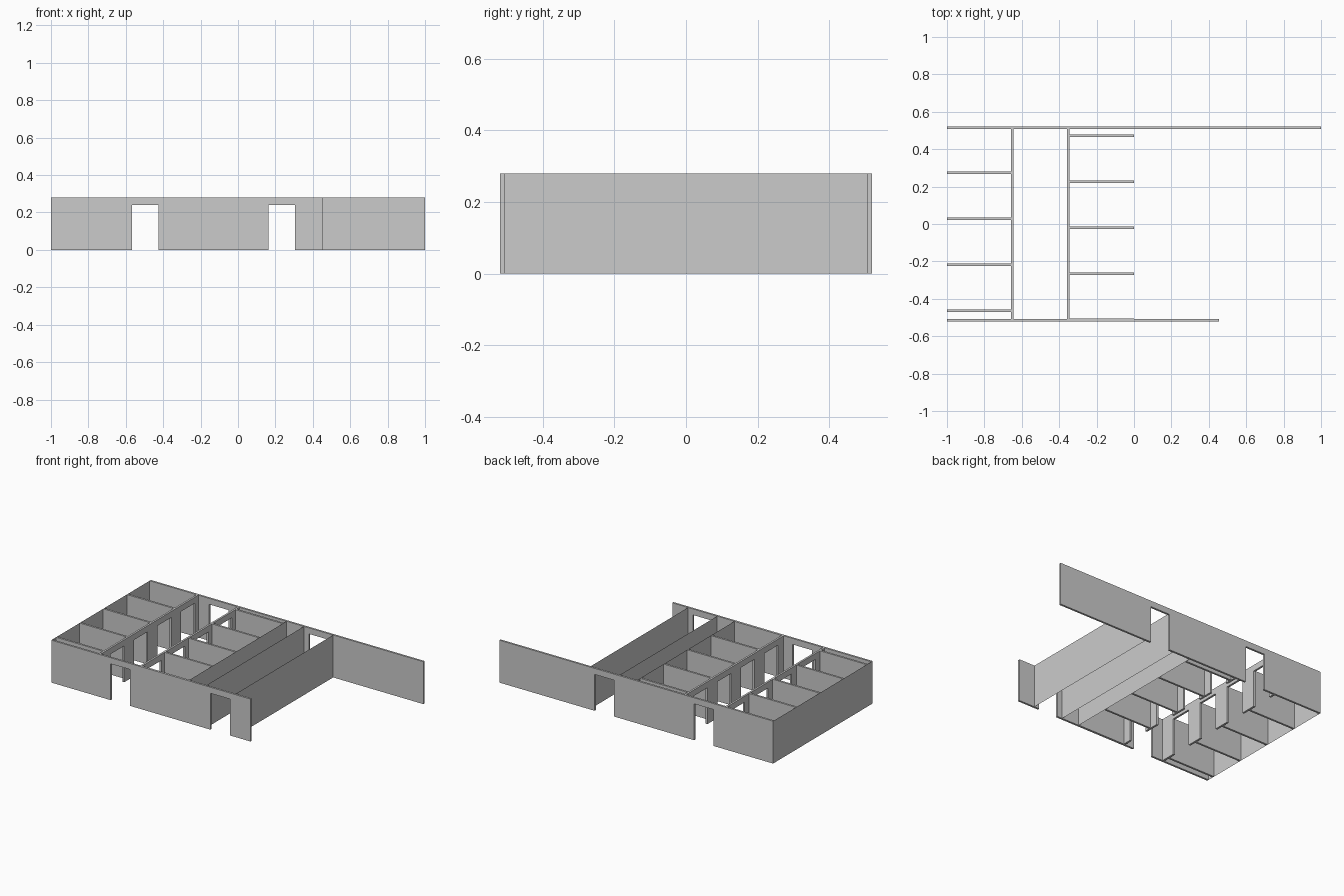
import bpy
import bmesh
from mathutils import Vector

cube = bpy.data.objects.get("Cube")
if cube:
    bpy.data.objects.remove(cube, do_unlink=True)

HEIGHT, DOOR_TOP, THICK = 0.28, 0.24, 0.013
EDGE = 0.52                 # outer face of the front and back walls
INNER = EDGE - THICK
ROOM = 0.246                # room spacing
DOOR = 0.142                # door width

plaster = bpy.data.materials.new("grey_plaster")
plaster.use_nodes = True
grey = (0.6, 0.6, 0.6, 1)
plaster.diffuse_color = grey
plaster.node_tree.nodes["Principled BSDF"].inputs["Base Color"].default_value = grey


def wall(name, axis, start, end, offset, doors=(), thick=THICK):
    """Upright wall along an axis, its outline notched at each door centre."""
    outline = [(start, HEIGHT), (start, 0)]
    for c in sorted(doors):
        a, b = c - DOOR / 2, c + DOOR / 2
        outline += [(a, 0), (a, DOOR_TOP), (b, DOOR_TOP), (b, 0)]
    outline += [(end, 0), (end, HEIGHT)]

    def place(u, z):
        return (u, offset, z) if axis == "x" else (offset, u, z)

    bm = bmesh.new()
    face = bm.faces.new([bm.verts.new(place(u, z)) for u, z in outline])
    if thick:
        grown = bmesh.ops.extrude_face_region(bm, geom=[face], use_keep_orig=True)
        moved = [g for g in grown["geom"] if isinstance(g, bmesh.types.BMVert)]
        shift = Vector((0, thick, 0)) if axis == "x" else Vector((thick, 0, 0))
        bmesh.ops.translate(bm, verts=moved, vec=shift)
        bmesh.ops.recalc_face_normals(bm, faces=bm.faces[:])
    mesh = bpy.data.meshes.new(name)
    bm.to_mesh(mesh)
    bm.free()
    mesh.materials.append(plaster)
    obj = bpy.data.objects.new(name, mesh)
    bpy.context.collection.objects.link(obj)
    return obj


# Long outer walls with an opening at each end of both passages
passages = (-0.495, 0.233)
wall("back_wall", "x", -1, 1, INNER, passages)
wall("front_wall", "x", -1, 0.455, -EDGE, passages)

# Paper-thin cross walls
for name, x in (("end_wall", -1), ("room_back_wall", 0),
                ("passage_right_wall", 0.127), ("passage_left_wall", 0.34)):
    wall(name, "y", -INNER, INNER, x, thick=0)

# Corridor walls, one door per room
wall("corridor_right_wall", "y", -INNER, INNER, -0.658,
     [0.4 - ROOM * i for i in range(4)])
wall("corridor_left_wall", "y", -INNER, INNER, -0.358,
     [0.36 - ROOM * i for i in range(4)])

# Partitions between the rooms
for i in range(4):
    wall(f"right_partition_{i + 1}", "x", -1, -0.658, 0.268 - ROOM * i)
for i in range(5):
    wall(f"left_partition_{i + 1}", "x", -0.345, 0, 0.466 - ROOM * i)
